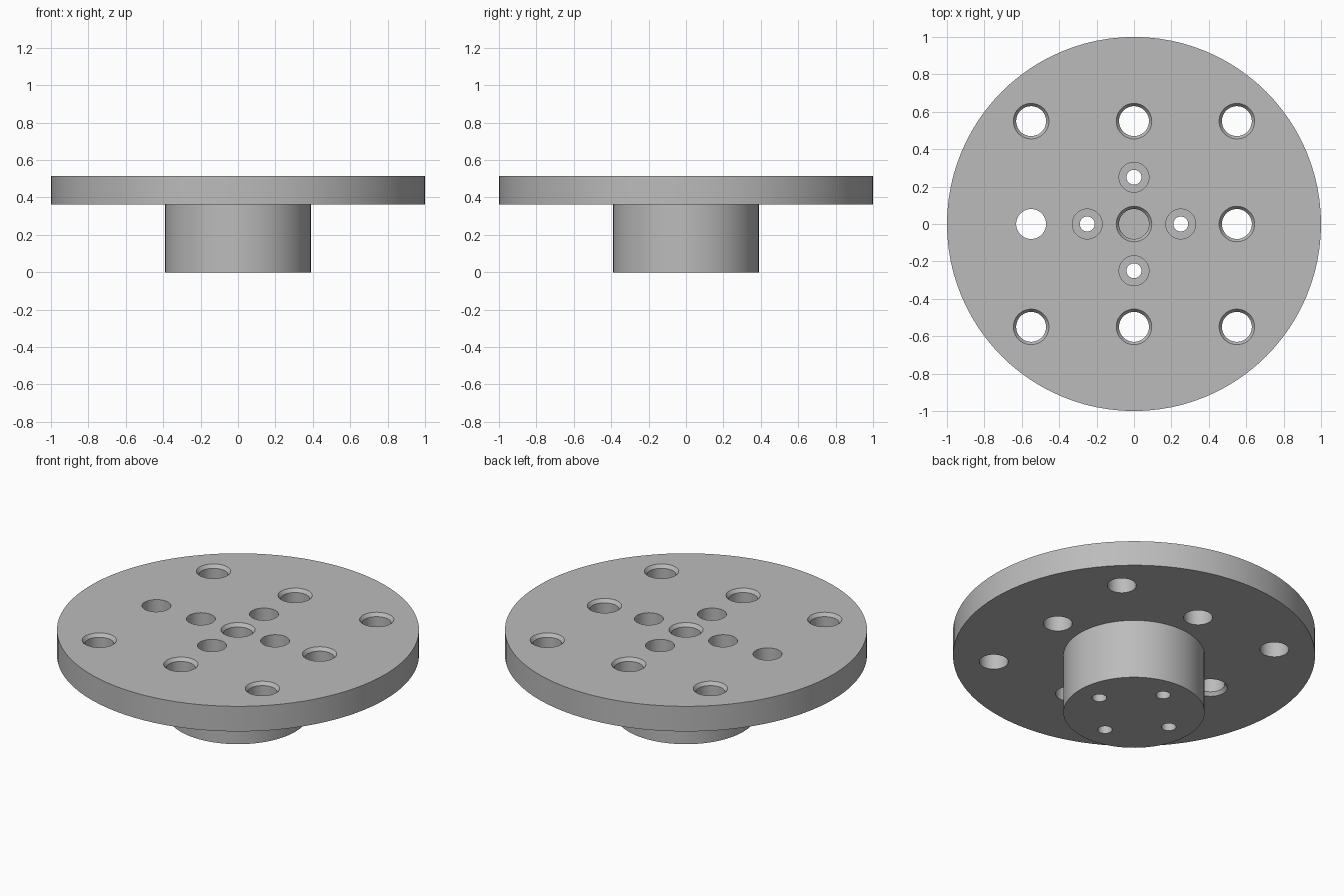
import bpy, bmesh, math

PLATE_R, BOSS_R = 1.0, 0.39
BOTTOM, STEP, TOP = 0.0, 0.362, 0.515
HOLE_R, RIM_R, SCREW_R = 0.08, 0.095, 0.04
CHAMFER, OVER = 0.02, 0.05
PITCH, SCREW_PITCH = 0.55, 0.25

cube = bpy.data.objects.get("Cube")
if cube:
    bpy.data.objects.remove(cube, do_unlink=True)


def turned(bm, profile, x=0, y=0, sides=48):
    """Add a closed solid of revolution from (radius, z) points, lowest first."""
    rings = []
    for r, z in profile:
        rings.append([bm.verts.new((x + r * math.cos(a), y + r * math.sin(a), z))
                      for a in (math.tau * i / sides for i in range(sides))])
    for low, high in zip(rings, rings[1:]):
        for i in range(sides):
            j = (i + 1) % sides
            bm.faces.new((low[i], low[j], high[j], high[i]))
    bm.faces.new(rings[0][::-1])
    bm.faces.new(rings[-1])


def make_object(name, bm):
    mesh = bpy.data.meshes.new(name)
    bm.to_mesh(mesh)
    bm.free()
    obj = bpy.data.objects.new(name, mesh)
    bpy.context.collection.objects.link(obj)
    return obj


grey = bpy.data.materials.new("machined grey")
grey.use_nodes = True
grey.diffuse_color = (0.5, 0.5, 0.5, 1)
grey.node_tree.nodes["Principled BSDF"].inputs["Base Color"].default_value = (0.5, 0.5, 0.5, 1)

# Round plate on a central boss
bm = bmesh.new()
turned(bm, [(BOSS_R, BOTTOM), (BOSS_R, STEP), (PLATE_R, STEP), (PLATE_R, TOP)], sides=96)
flange = make_object("mounting_flange", bm)
flange.data.materials.append(grey)

# Chamfered holes: a square grid, blind in the middle, one chamfered from below
bm = bmesh.new()
for ix in (-1, 0, 1):
    for iy in (-1, 0, 1):
        if (ix, iy) == (-1, 0):
            profile = [(RIM_R, STEP - OVER), (RIM_R, STEP),
                       (HOLE_R, STEP + CHAMFER), (HOLE_R, TOP + OVER)]
        else:
            floor = STEP if ix == iy == 0 else STEP - OVER
            profile = [(HOLE_R, floor), (HOLE_R, TOP - CHAMFER),
                       (RIM_R, TOP), (RIM_R, TOP + OVER)]
        turned(bm, profile, ix * PITCH, iy * PITCH)

# Counterbored screw holes through the boss
for k in range(4):
    a = k * math.pi / 2
    turned(bm, [(SCREW_R, BOTTOM - OVER), (SCREW_R, STEP), (HOLE_R, STEP), (HOLE_R, TOP + OVER)],
           SCREW_PITCH * math.cos(a), SCREW_PITCH * math.sin(a))
cutter = make_object("hole_cutter", bm)
cutter.hide_render = True

# Cut the holes, then discard the cutter
cut = flange.modifiers.new("holes", "BOOLEAN")
cut.operation = "DIFFERENCE"
cut.solver = "EXACT"
cut.object = cutter
bpy.ops.object.select_all(action="DESELECT")
flange.select_set(True)
bpy.context.view_layer.objects.active = flange
bpy.ops.object.modifier_apply(modifier=cut.name)
bpy.data.objects.remove(cutter, do_unlink=True)
bpy.ops.object.shade_smooth_by_angle(angle=math.radians(25))
